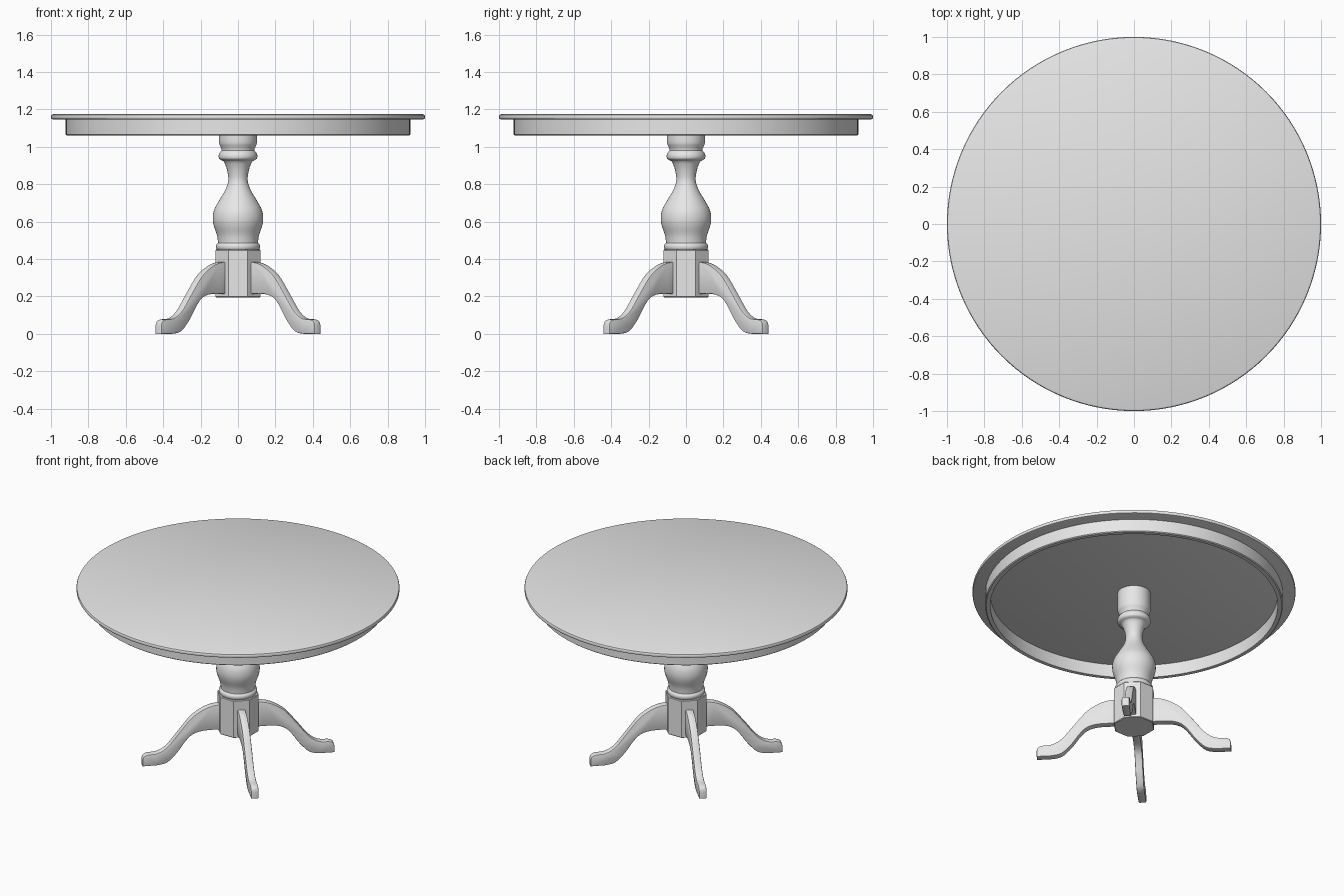
import bpy, bmesh
from math import cos, sin, pi, radians
from mathutils import Matrix

cube = bpy.data.objects.get("Cube")
if cube:
    bpy.data.objects.remove(cube, do_unlink=True)

GREY = (0.8, 0.8, 0.8, 1)
mat = bpy.data.materials.new("plain_grey")
mat.use_nodes = True
mat.diffuse_color = GREY
mat.node_tree.nodes["Principled BSDF"].inputs["Base Color"].default_value = GREY


def finish(name, bm, angle=35):
    """Turn a bmesh into a named, shaded object."""
    bmesh.ops.recalc_face_normals(bm, faces=bm.faces)
    mesh = bpy.data.meshes.new(name)
    bm.to_mesh(mesh)
    bm.free()
    obj = bpy.data.objects.new(name, mesh)
    bpy.context.collection.objects.link(obj)
    mesh.materials.append(mat)
    bpy.ops.object.select_all(action='DESELECT')
    obj.select_set(True)
    bpy.context.view_layer.objects.active = obj
    bpy.ops.object.shade_smooth_by_angle(angle=radians(angle))
    return obj


def smooth_path(points, steps):
    """Catmull-Rom curve through 2D points."""
    p = [points[0]] + list(points) + [points[-1]]
    out = []
    for a, b, c, d in zip(p, p[1:], p[2:], p[3:]):
        for i in range(steps):
            t = i / steps
            out.append(tuple(
                0.5 * (2 * b[k] + (c[k] - a[k]) * t
                       + (2 * a[k] - 5 * b[k] + 4 * c[k] - d[k]) * t * t
                       + (3 * b[k] - a[k] - 3 * c[k] + d[k]) * t ** 3)
                for k in (0, 1)))
    return out + [tuple(points[-1])]


def lathe(name, profile, sides, closed=False, turn=0.0):
    """Revolve (radius, height) points about z; open profiles get end caps."""
    bm = bmesh.new()
    rings = []
    for r, z in profile:
        rings.append([bm.verts.new((r * cos(turn + 2 * pi * i / sides),
                                    r * sin(turn + 2 * pi * i / sides), z))
                      for i in range(sides)])
    pairs = list(zip(rings, rings[1:]))
    if closed:
        pairs.append((rings[-1], rings[0]))
    else:
        bm.faces.new(rings[0])
        bm.faces.new(rings[-1])
    for lo, hi in pairs:
        for i in range(sides):
            j = (i + 1) % sides
            bm.faces.new((lo[i], lo[j], hi[j], hi[i]))
    return finish(name, bm)


# Round top with a softened edge, and the ring-shaped apron below it
lathe("table_top", [(0.99, 1.147), (0.998, 1.15), (1.0, 1.155), (1.0, 1.165),
                    (0.997, 1.171), (0.988, 1.175)], 128)
lathe("apron", [(0.89, 1.06), (0.915, 1.06), (0.921, 1.065),
                (0.921, 1.15), (0.89, 1.15)], 128, closed=True)

# Turned column: base ring, vase, neck, collar and top block
vase = smooth_path([(0.107, 0.49), (0.113, 0.53), (0.13, 0.58), (0.135, 0.62),
                    (0.127, 0.665), (0.1, 0.715), (0.068, 0.77), (0.052, 0.82),
                    (0.057, 0.87), (0.07, 0.91), (0.08, 0.925)], 4)
collar = smooth_path([(0.086, 0.927), (0.101, 0.937), (0.103, 0.955),
                      (0.096, 0.972), (0.088, 0.98)], 3)
head = smooth_path([(0.088, 0.985), (0.093, 1.0), (0.101, 1.02), (0.102, 1.06)], 3)
ring = smooth_path([(0.113, 0.45), (0.118, 0.46), (0.117, 0.475), (0.107, 0.487)], 3)
lathe("column", ring + vase + collar + head + [(0.102, 1.15)], 48)

# Eight-sided hub with flats facing the legs
R = 0.121 / cos(pi / 8)
lathe("hub", [(R - 0.004, 0.195), (R, 0.199), (R, 0.446), (R - 0.004, 0.45)], 8, turn=pi / 8)

# Four curved legs on the diagonals
upper = smooth_path([(0.11, 0.385), (0.19, 0.372), (0.287, 0.315), (0.37, 0.217),
                     (0.445, 0.123), (0.506, 0.084), (0.57, 0.077), (0.595, 0.066),
                     (0.603, 0.045)], 4)
lower = smooth_path([(0.52, 0.0), (0.45, 0.014), (0.387, 0.075), (0.333, 0.15),
                     (0.288, 0.193), (0.22, 0.213), (0.11, 0.214)], 4)
outline = upper + [(0.603, 0.0)] + lower
HALF = 0.024
for side, turn in (("back_left", 45), ("back_right", 135),
                   ("front_right", 225), ("front_left", 315)):
    bm = bmesh.new()
    near, far = ([bm.verts.new((r, y, z)) for r, z in outline] for y in (-HALF, HALF))
    rims = [bm.faces.new(near), bm.faces.new(far)]
    n = len(outline)
    for i in range(n):
        j = (i + 1) % n
        bm.faces.new((near[i], near[j], far[j], far[i]))
    bmesh.ops.recalc_face_normals(bm, faces=bm.faces)
    # Ease the long edges
    edges = list({e for f in rims for e in f.edges})
    bmesh.ops.bevel(bm, geom=edges, offset=0.006, segments=2, profile=0.5, affect='EDGES')
    bm.transform(Matrix.Rotation(radians(turn), 4, 'Z'))
    finish(side + "_leg", bm)
